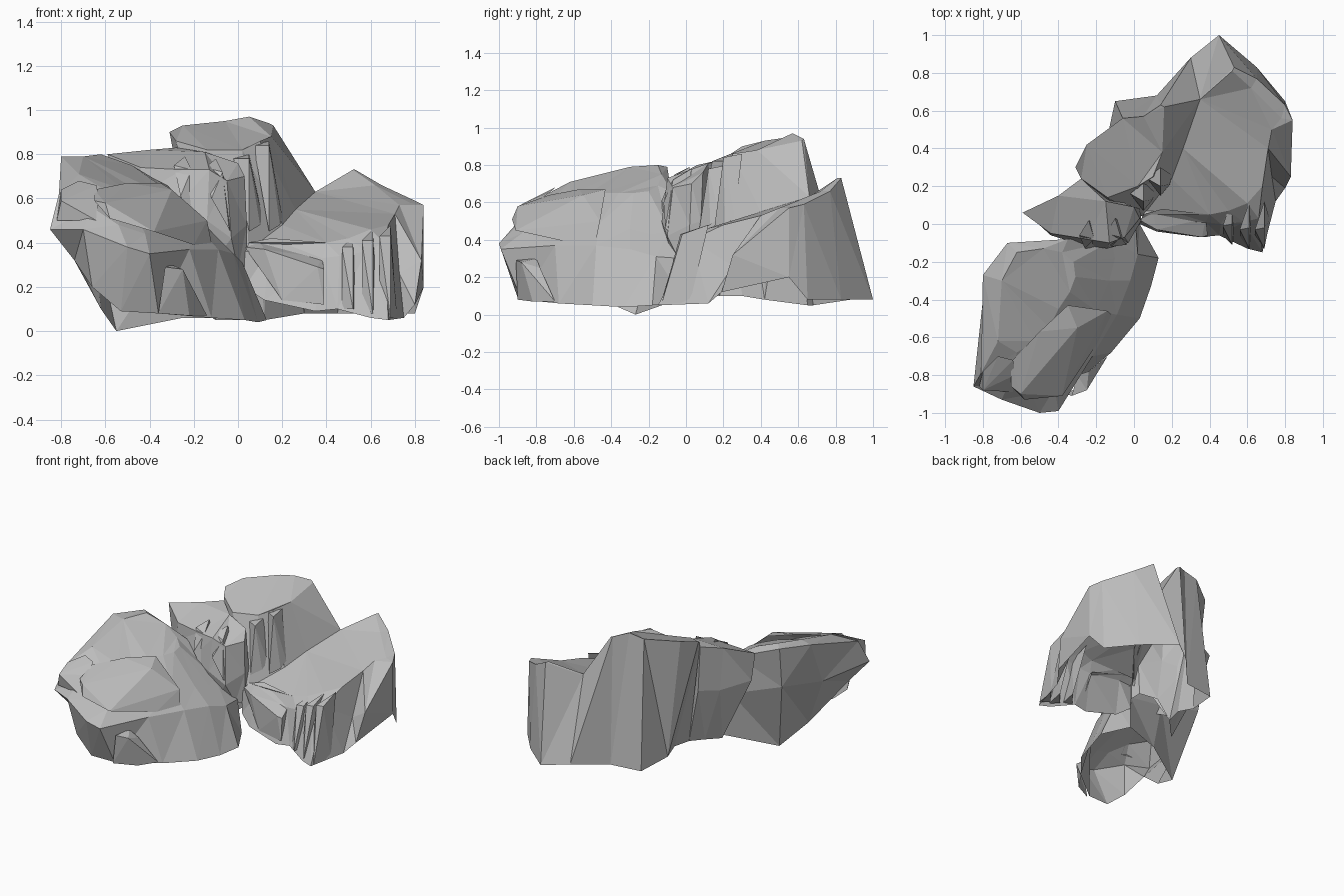
import bpy, bmesh
from mathutils import Vector

stone = bpy.data.materials.new("grey stone")
stone.diffuse_color = (0.5, 0.5, 0.5, 1)


def finish(name, bm):
    me = bpy.data.meshes.new(name)
    bm.to_mesh(me)
    bm.free()
    me.materials.append(stone)
    ob = bpy.data.objects.new(name, me)
    bpy.context.collection.objects.link(ob)
    return ob


def loft(name, rings, closed=True, extra=()):
    """Open-bottomed rock: rings run from base to top, the last one is capped."""
    bm = bmesh.new()
    vs = [[bm.verts.new(p) for p in r] for r in rings]
    n = len(vs[0])
    for lo, hi in zip(vs, vs[1:]):
        for i in range(n if closed else n - 1):
            j = (i + 1) % n
            bm.faces.new((lo[i], lo[j], hi[j], hi[i]))
    bm.faces.new(vs[-1] + [bm.verts.new(p) for p in extra])
    bmesh.ops.triangulate(bm, faces=bm.faces[:], quad_method='SHORT_EDGE')
    bmesh.ops.recalc_face_normals(bm, faces=bm.faces)
    return finish(name, bm)


def chunk(name, pts, out=(.2, -1, .3)):
    """Small convex outcrop; faces buried in the rock behind it are removed."""
    bm = bmesh.new()
    for p in pts:
        bm.verts.new(p)
    bmesh.ops.convex_hull(bm, input=bm.verts[:])
    bmesh.ops.recalc_face_normals(bm, faces=bm.faces)
    bm.normal_update()
    d = Vector(out).normalized()
    bmesh.ops.delete(bm, geom=[f for f in bm.faces if f.normal.dot(d) < -.3], context='FACES')
    bmesh.ops.delete(bm, geom=[v for v in bm.verts if not v.link_faces], context='VERTS')
    return finish(name, bm)


# front left boulder: base, belly, shoulder, crest
loft("front_boulder", [
    [(-.74, -.78, .32), (-.66, -.88, .2), (-.53, -.9, .09), (-.36, -.88, .08),
     (-.12, -.68, .06), (.03, -.5, .05), (.09, -.33, .04), (.13, -.18, .05),
     (.03, 0, .06), (-.25, -.1, .06), (-.55, -.27, 0), (-.62, -.5, .1)],
    [(-.85, -.86, .46), (-.7, -.93, .46), (-.5, -1, .38), (-.4, -.99, .35),
     (-.22, -.7, .37), (-.09, -.48, .37), (-.02, -.3, .35), (.02, -.16, .31),
     (.01, -.02, .3), (-.3, -.08, .38), (-.66, -.14, .5), (-.8, -.4, .48)],
    [(-.81, -.79, .62), (-.66, -.84, .56), (-.54, -.9, .48), (-.42, -.87, .44),
     (-.3, -.64, .47), (-.2, -.46, .49), (-.13, -.3, .46), (-.1, -.18, .43),
     (-.12, -.09, .45), (-.35, -.08, .66), (-.67, -.1, .79), (-.8, -.27, .79)],
    [(-.72, -.62, .71), (-.62, -.68, .65), (-.52, -.62, .64), (-.45, -.55, .63),
     (-.4, -.45, .65), (-.34, -.36, .65), (-.31, -.28, .65), (-.32, -.2, .66),
     (-.38, -.15, .69), (-.48, -.13, .75), (-.62, -.15, .8), (-.7, -.3, .79)],
])
# layered slab and ledges on the front boulder
chunk("boulder_slab", [
    (-.65, -.86, .59), (-.65, -.73, .64), (-.5, -.57, .67), (-.35, -.43, .67),
    (-.3, -.55, .64), (-.14, -.46, .5), (-.12, -.48, .4), (-.2, -.64, .39),
    (-.38, -.91, .45), (-.58, -.93, .51), (-.6, -.9, .58), (-.3, -.5, .5)], (.6, -.4, .6))
chunk("boulder_step", [
    (-.8, -.78, .64), (-.72, -.7, .68), (-.64, -.72, .66), (-.63, -.8, .6),
    (-.8, -.88, .59), (-.82, -.86, .5), (-.64, -.89, .5)], (-.2, -.7, .6))
chunk("boulder_foot", [
    (-.33, -.91, .29), (-.25, -.88, .28), (-.24, -.78, .25), (-.36, -.9, .08),
    (-.22, -.82, .07), (-.14, -.7, .07), (-.3, -.8, .3)], (.5, -.8, .2))

# middle outcrop
loft("middle_outcrop", [
    [(-.3, .02, .1), (-.22, .1, .1), (-.15, .18, .1), (-.08, .14, .25), (.02, .08, .28),
     (.04, .02, .26), (.0, -.03, .28), (-.12, -.08, .3), (-.25, -.08, .3), (-.35, -.04, .3)],
    [(-.54, .03, .58), (-.36, .13, .5), (-.25, .22, .5), (-.12, .14, .55), (.03, .08, .5),
     (.04, .02, .48), (-.03, -.1, .42), (-.14, -.13, .5), (-.28, -.11, .56), (-.44, -.06, .62)],
    [(-.59, .06, .8), (-.4, .15, .82), (-.28, .24, .83), (-.15, .12, .81), (0, .09, .76),
     (.03, .03, .7), (-.05, -.07, .68), (-.13, -.1, .73), (-.25, -.08, .73), (-.44, -.05, .74)],
])
for i, (x, y, h) in enumerate([(-.24, -.08, .75), (-.1, -.07, .74)]):
    chunk(f"outcrop_rib_{i}", [
        (x - .05, y + .02, h), (x + .03, y, h - .02), (x, y + .1, h + .04),
        (x - .02, y - .05, h - .14), (x + .06, y - .04, .46), (x + .1, y + .05, .4)])

# tall rear crag
loft("tall_crag", [
    [(-.12, .3, .1), (-.15, .18, .1), (-.08, .06, .33), (.05, .04, .35), (.2, .24, .48),
     (.26, .4, .55), (.35, .66, .63), (.3, .88, .08), (.12, .68, .05), (-.1, .65, .05),
     (-.15, .42, .08)],
    [(-.31, .3, .9), (-.28, .24, .86), (-.14, .14, .82), (.02, .2, .82), (.1, .25, .86),
     (.15, .38, .88), (.16, .62, .93), (.14, .63, .94), (.05, .57, .97), (-.06, .56, .95),
     (-.25, .42, .93)],
])
for i, (x, y, h) in enumerate([(.03, .12, .78), (.12, .2, .84)]):
    chunk(f"crag_rib_{i}", [
        (x - .05, y + .04, h), (x + .02, y, h), (x + .02, y + .1, h + .02),
        (x + .02, y - .05, .45), (x + .07, y + .01, .48), (x + .08, y + .06, .52)],
        (.5, -.8, .2))

# right hand rock with a sloping bowl, open where it meets the crag
loft("right_rock", [
    [(.03, 0, .2), (.12, -.04, .14), (.35, -.07, .09), (.45, -.06, .1), (.6, -.13, .06),
     (.68, -.15, .05), (.75, .12, .06), (.8, .19, .12), (.84, .55, .2), (.8, .65, .08),
     (.65, .83, .08), (.45, 1, .08), (.3, .88, .08)],
    [(.03, .01, .36), (.14, .02, .36), (.38, .01, .33), (.46, 0, .34), (.58, .01, .36),
     (.66, .03, .4), (.73, .25, .26), (.83, .25, .32), (.84, .55, .57), (.8, .63, .59),
     (.65, .77, .66), (.53, .83, .73), (.349, .664, .62)],
    [(.05, .05, .4), (.15, .08, .42), (.4, .05, .4), (.5, .07, .42), (.6, .11, .46),
     (.68, .2, .48), (.71, .4, .53), (.73, .5, .57), (.78, .56, .58), (.74, .6, .6),
     (.62, .72, .66), (.52, .81, .73), (.35, .66, .63)],
], closed=False, extra=[(.26, .4, .55), (.2, .24, .48), (.06, .07, .38)])
# stepped ledge and buttresses along its front
chunk("front_ledge", [
    (.03, .02, .38), (.12, -.03, .37), (.36, -.07, .29), (.39, -.06, .28), (.39, -.07, .12),
    (.2, -.05, .14), (.38, .03, .33), (.1, .06, .4)])
for i, (x, y, h, z) in enumerate([(.5, -.06, .38, .1), (.59, -.08, .41, .08), (.67, -.08, .43, .06)]):
    chunk(f"buttress_{i}", [
        (x - .03, y + .05, h), (x + .02, y + .06, h), (x + .02, y + .2, h + .05),
        (x - .03, y, z), (x + .02, y - .05, z), (x + .05, y + .1, z)])
